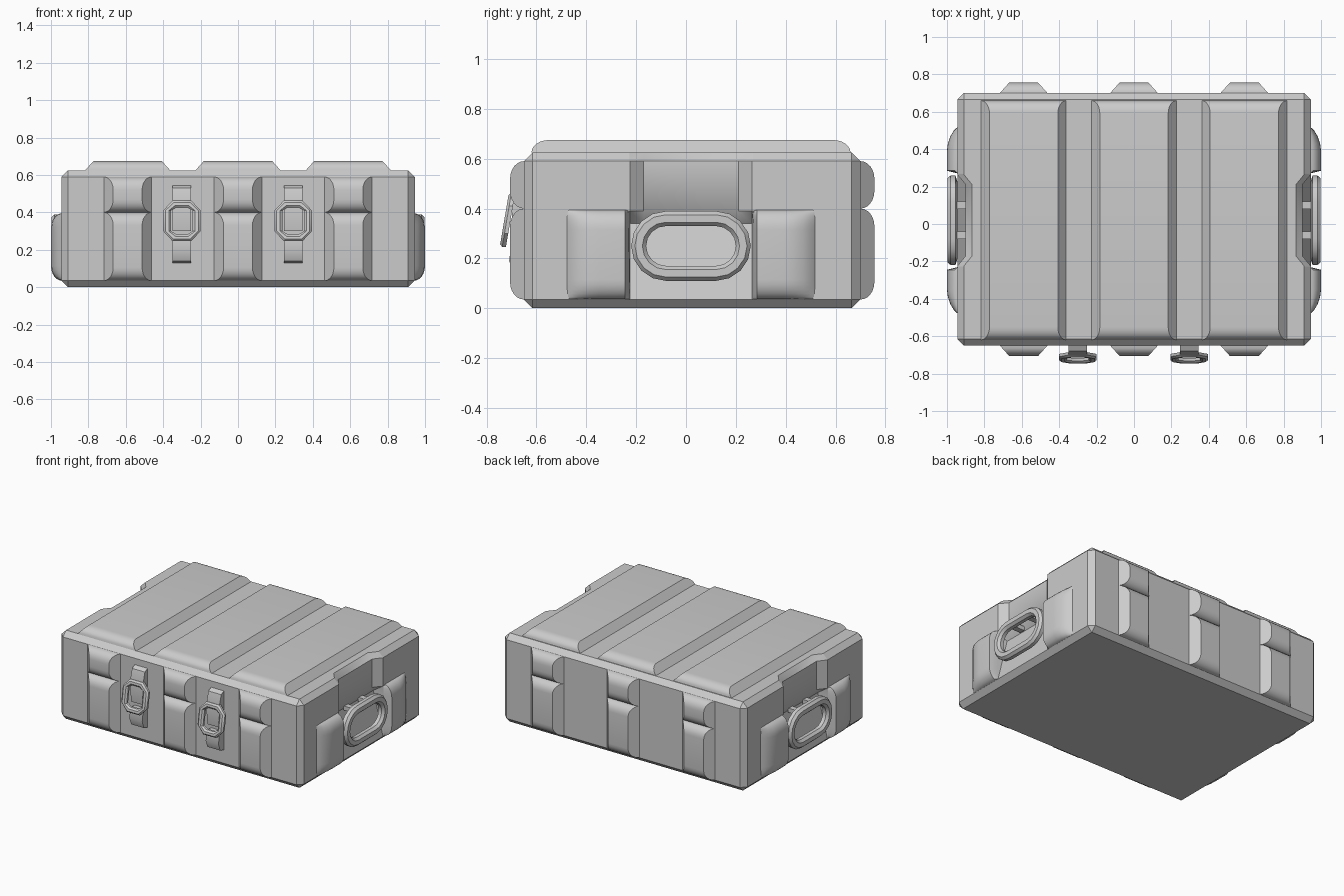
import bpy, bmesh
from math import sin, cos, pi, radians
from mathutils import Vector

if "Cube" in bpy.data.objects:
    bpy.data.objects.remove(bpy.data.objects["Cube"])

W, F, B, TOP, CH = 0.945, -0.65, 0.70, 0.625, 0.035   # body half width, front, back, top, chamfer


def finish(name, bm, angle=32):
    bmesh.ops.recalc_face_normals(bm, faces=bm.faces[:])
    me = bpy.data.meshes.new(name)
    bm.to_mesh(me)
    bm.free()
    me.shade_smooth()
    me.set_sharp_from_angle(angle=radians(angle))
    ob = bpy.data.objects.new(name, me)
    bpy.context.collection.objects.link(ob)
    return ob


def loft(name, rings, caps=True, closed=False, angle=32):
    """Skin a list of closed point rings."""
    bm = bmesh.new()
    vs = [[bm.verts.new(p) for p in r] for r in rings]
    n = len(vs[0])
    pairs = list(zip(vs, vs[1:])) + ([(vs[-1], vs[0])] if closed else [])
    for a, b in pairs:
        for i in range(n):
            j = (i + 1) % n
            bm.faces.new((a[i], a[j], b[j], b[i]))
    if caps:
        bm.faces.new(vs[0])
        bm.faces.new(vs[-1])
    return finish(name, bm, angle)


def pillow(t0, t1, h, r, n=6):
    """Flat-topped outline with rounded ends, as (position, height)."""
    q = [(r * (1 - cos(i * pi / 2 / n)), h * sin(i * pi / 2 / n)) for i in range(n + 1)]
    return [(t0 + a, b) for a, b in q] + [(t1 - a, b) for a, b in reversed(q)]


def rib(name, outline, c, w, place):
    """Rounded rib whose flanks slope inwards with height."""
    loft(name, [[place(c + s * (w / 2 - 0.9 * h), t, h) for t, h in outline] for s in (-1, 1)])


def ring(name, L, r, squash, n, section, place):
    """Stadium-shaped link swept from an (inset, depth) section."""
    rings = []
    for inset, d in section:
        pts = []
        for s in (1, -1):
            for i in range(n + 1):
                a = pi * i / n
                pts.append(place(s * (r - inset) * cos(a),
                                 s * (L + (r * squash - inset) * sin(a)), d))
        rings.append(pts)
    return loft(name, rings, caps=False, closed=True)


# Chamfered body with recessed ends
bm = bmesh.new()
bmesh.ops.create_cube(bm, size=1)
for v in bm.verts:
    v.co = Vector((v.co.x * 2 * W, v.co.y * (B - F) + (B + F) / 2, (v.co.z + 0.5) * TOP))
bmesh.ops.bevel(bm, geom=bm.edges[:], offset=CH, segments=1, affect='EDGES', profile=0.5)
for axis, cuts in ((1, (-0.23, -0.225, -0.17, 0.21, 0.265, 0.27)), (2, (0.34, 0.39))):
    no = Vector((0, 0, 0))
    no[axis] = 1
    for c in cuts:
        bmesh.ops.bisect_plane(bm, geom=bm.verts[:] + bm.edges[:] + bm.faces[:],
                               plane_co=no * c, plane_no=no)
for v in bm.verts:
    x, y, z = v.co
    if abs(x) < 0.9:
        continue
    d = 0
    if z > 0.38 and -0.18 < y < 0.22:
        d = 0.045
    elif 0.33 < z < 0.35 and -0.228 < y < 0.268:
        d = 0.075
    v.co.x -= d if x > 0 else -d
finish("case_body", bm)

# Lid ribs
for c in (-0.59, 0, 0.59):
    rib("lid_rib", pillow(F + 0.03, B - 0.04, 0.05, 0.07), c, 0.455,
        lambda u, t, h: (u, t, TOP + h))

# Front and back ribs, lid and base rows
for c in (-0.59, 0, 0.59):
    for row, z0, z1 in (("base", 0.035, 0.40), ("lid", 0.40, 0.59)):
        o = pillow(z0, z1, 0.056, 0.07)
        rib("front_%s_rib" % row, o, c, 0.255, lambda u, t, h: (u, F - h, t))
        rib("back_%s_rib" % row, o, c, 0.255, lambda u, t, h: (u, B + h, t))

# Corner bulges beside each handle
cross = [(0.25, 0), (0.265, 1), (0.37, 1), (0.41, 0.92), (0.45, 0.68), (0.48, 0.36), (0.50, 0)]
for sx in (-1, 1):
    for sy in (-1, 1):
        loft("end_bulge", [[(sx * (W - 0.003 + h * k), 0.02 + sy * u, t)
                            for t, h in pillow(0.035, 0.395, 0.058, 0.08)]
                           for u, k in cross])

# Carry handles with hinge lugs
for sx in (-1, 1):
    ring("carry_handle", 0.10, 0.14, 1, 8,
         [(0, 0.955), (0, 0.98), (0.015, 0.997), (0.045, 0.997), (0.06, 0.98), (0.06, 0.955), (0.03, 0.945)],
         lambda a, b, d: (sx * d, 0.02 + b, 0.25 + a))
    for y in (-0.06, 0.10):
        loft("handle_lug", [[(sx * x, y + s, z) for x, z in
                             ((0.88, 0.335), (0.96, 0.335), (0.96, 0.365), (0.88, 0.365))]
                            for s in (-0.02, 0.02)])

# Front latches: lever, link and catch
lever = [(F, 0.545), (-0.68, 0.53), (-0.705, 0.44), (-0.69, 0.30), (F, 0.30)]
catch = [(F, 0.13), (-0.69, 0.14), (-0.71, 0.19), (-0.70, 0.26), (F, 0.26)]
for c in (-0.3, 0.295):
    for name, prof in (("latch_lever", lever), ("latch_catch", catch)):
        loft(name, [[(c + s, y, z) for y, z in prof if y > -0.66 or abs(s) < 1]
                    for s in (-0.05, 0.05)])
    ring("latch_link", 0.055, 0.10, 0.62, 3,
         [(0, 0), (0, 0.015), (0.012, 0.025), (0.03, 0.025), (0.042, 0.015), (0.042, 0)],
         lambda a, b, d: (c + a, -0.704 - d + 0.17 * b, 0.355 + b))
